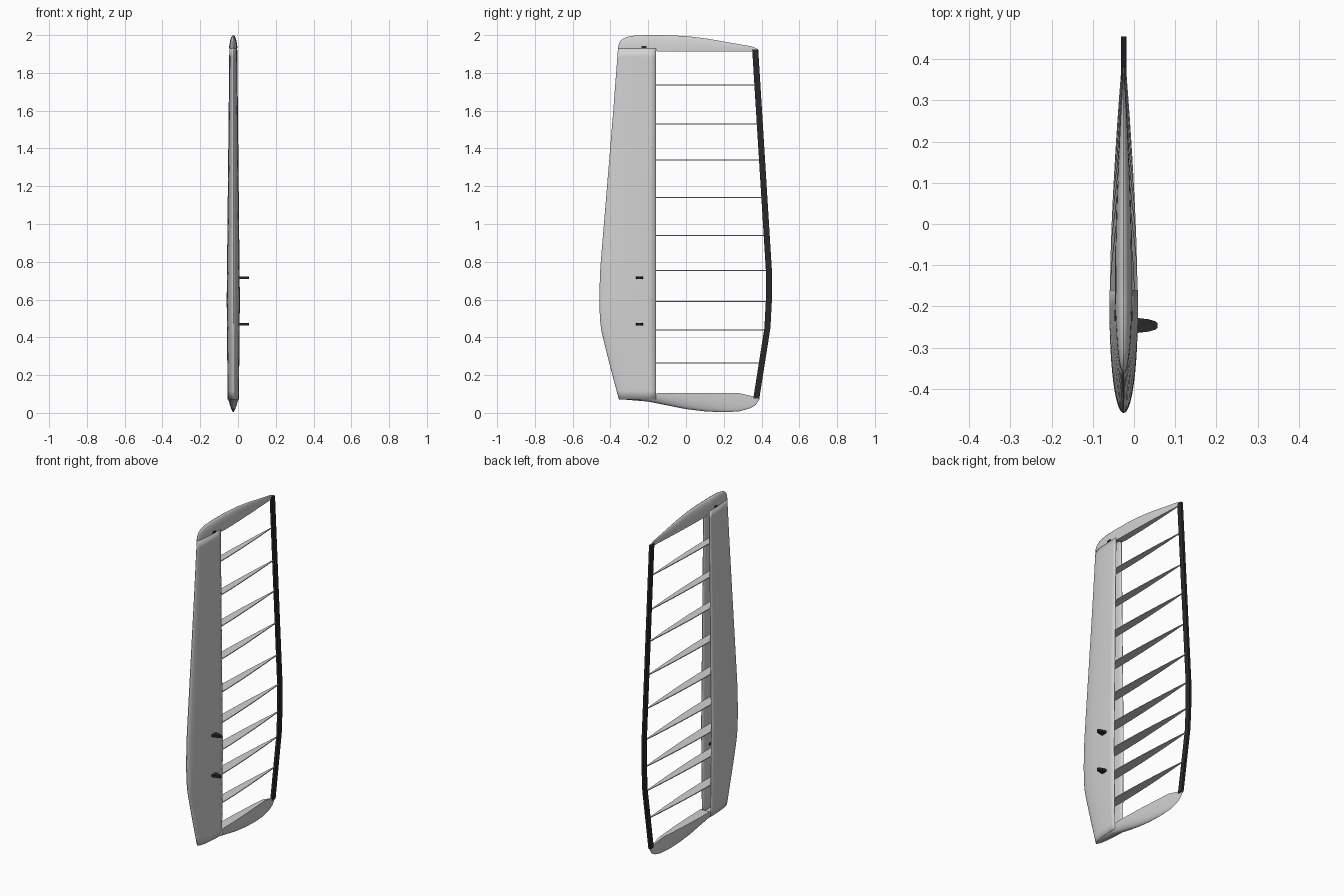
import bpy, bmesh, math

if "Cube" in bpy.data.objects:
    bpy.data.objects.remove(bpy.data.objects["Cube"])

CX = -0.025                       # centre plane of the wing
SPAR_Y = -0.16                    # rear edge of the nose skin
LEAD = [(0.07, -.355), (.25, -.403), (.43, -.448), (.5, -.456), (.6, -.459), (.75, -.455),
        (.9, -.443), (1.2, -.418), (1.6, -.385), (1.93, -.36)]
TRAIL = [(.08, .388), (.45, .447), (.6, .455), (.75, .455), (1.93, .382)]
HALF = [(.08, .03), (.6, .035), (1.93, .021)]


def material(name, value):
    m = bpy.data.materials.new(name)
    m.diffuse_color = (value, value, value, 1)
    m.use_nodes = True
    m.node_tree.nodes["Principled BSDF"].inputs["Base Color"].default_value = m.diffuse_color
    return m


GREY = material("light_grey", 0.64)
BLACK = material("near_black", 0.022)


def lerp(table, t):
    if t <= table[0][0]:
        return table[0][1]
    for (a, va), (b, vb) in zip(table, table[1:]):
        if t <= b:
            return va + (vb - va) * (t - a) / (b - a)
    return table[-1][1]


def half_thickness(y, z):
    """Aerofoil half thickness at a point of the wing plane."""
    a, b = lerp(LEAD, z), lerp(TRAIL, z)
    u = min(max((y - a) / (b - a), 0), 1)
    f = 1.4845 * math.sqrt(u) - .63 * u - 1.758 * u**2 + 1.4215 * u**3 - .5075 * u**4
    return lerp(HALF, z) * 2 * f


def build(name, verts, faces, mat, smooth=None):
    bm = bmesh.new()
    vs = [bm.verts.new(v) for v in verts]
    for f in faces:
        bm.faces.new([vs[i] for i in f])
    bmesh.ops.remove_doubles(bm, verts=bm.verts, dist=1e-5)
    bmesh.ops.recalc_face_normals(bm, faces=bm.faces)
    me = bpy.data.meshes.new(name)
    bm.to_mesh(me)
    bm.free()
    me.materials.append(mat)
    ob = bpy.data.objects.new(name, me)
    bpy.context.collection.objects.link(ob)
    if smooth:
        bpy.ops.object.select_all(action='DESELECT')
        ob.select_set(True)
        bpy.context.view_layer.objects.active = ob
        bpy.ops.object.shade_smooth_by_angle(angle=math.radians(smooth))
    return ob


def grid_faces(rows, cols, wrap=False):
    return [(r * cols + c, r * cols + (c + 1) % cols,
             (r + 1) * cols + (c + 1) % cols, (r + 1) * cols + c)
            for r in range(rows - 1) for c in range(cols if wrap else cols - 1)]


def loft(name, rings, mat, smooth=None):
    """Closed tube through equal rings, capped at both ends."""
    n, r = len(rings[0]), len(rings)
    faces = grid_faces(r, n, True) + [tuple(range(n)), tuple(range((r - 1) * n, r * n))]
    return build(name, [v for ring in rings for v in ring], faces, mat, smooth)


# Nose skin: open shell wrapped around the leading edge
levels = [.07 + (1.93 - .07) * i / 40 for i in range(41)]
N = 14
verts = []
for z in levels:
    a = lerp(LEAD, z)
    for k in range(-N, N + 1):
        y = a + (SPAR_Y - a) * (k / N) ** 2
        verts.append((CX + math.copysign(half_thickness(y, z), k), y, z))
skin = build("nose_skin", verts, grid_faces(len(levels), 2 * N + 1), GREY, 40)
solid = skin.modifiers.new("skin_thickness", 'SOLIDIFY')
solid.thickness = 0.003
solid.offset = -1


# Ribs: thin aerofoil plates from the nose to the trailing edge
def rib(z, thick=.005):
    a, b = lerp(LEAD, z) + .012, lerp(TRAIL, z) - .02
    ys = [a + (b - a) * (i / 20) ** 1.5 for i in range(21)]
    w = [max(half_thickness(y, z) - .0015, .001) for y in ys]
    side = [(CX + h, y) for h, y in zip(w, ys)]
    side += [(CX - h, y) for h, y in reversed(list(zip(w, ys)))]
    loft("rib", [[(x, y, z + s * thick / 2) for x, y in side] for s in (-1, 1)], GREY)


for z in (.265, .44, .59, .755, .94, 1.14, 1.34, 1.53, 1.735):
    rib(z)


# Rounded end caps: half-ellipse sections along the chord
def end_cap(name, z_ref, base, crown):
    y0, y1 = crown[0][0], crown[-1][0]
    rings = []
    for i in range(41):
        y = y0 + (y1 - y0) * (1 - math.cos(math.pi * i / 40)) / 2
        h = max(half_thickness(y, z_ref), .002)
        zb, zc = lerp(base, y), lerp(crown, y)
        rings.append([(CX + h * math.cos(math.pi * j / 12), y,
                       zb + (zc - zb) * math.sin(math.pi * j / 12)) for j in range(13)])
    loft(name, rings, GREY, 40)


end_cap("top_cap", 1.93, [(-.36, 1.93), (-.17, 1.93), (-.155, 1.912), (.38, 1.912)],
        [(-.36, 1.935), (-.354, 1.96), (-.34, 1.978), (-.315, 1.99), (-.27, 1.998), (-.2, 2.0),
         (-.08, 1.999), (.02, 1.993), (.12, 1.98), (.25, 1.957), (.35, 1.94), (.382, 1.925)])
end_cap("bottom_cap", .08, [(-.355, .085), (-.17, .085), (-.155, .105), (.28, .105), (.388, .08)],
        [(-.355, .073), (-.2, .06), (-.1, .04), (0, .02), (.1, .008), (.2, .003), (.28, .008),
         (.34, .024), (.37, .043), (.388, .072)])

# Trailing edge strip following the rear outline
rings = []
for z in (.075, .45, .6, .75, 1.925):
    y = lerp(TRAIL, z)
    rings.append([(CX + sx * .007, y + dy, z) for sx, dy in ((-1, -.032), (1, -.032), (1, 0), (-1, 0))])
loft("trailing_edge_strip", rings, BLACK)

# Control horns: tapered lugs on the right side
for z in (.47, .715):
    rings = []
    for x, w in ((0, .019), (.035, .015), (.052, .010), (.057, .005)):
        rings.append([(x, -.246 + sy * w, z + sz * .007) for sy, sz in ((-1, -1), (1, -1), (1, 1), (-1, 1))])
    loft("control_horn", rings, BLACK)

# Small fixing pins at the top of the nose
for s in (-1, 1):
    x = CX + s * (half_thickness(-.222, 1.93) - .002)
    loft("top_pin", [[(x + s * d, -.222 + sy * .013, 1.937 + sz * .005)
                      for sy, sz in ((-1, -1), (1, -1), (1, 1), (-1, 1))] for d in (-.004, .004)], BLACK)
